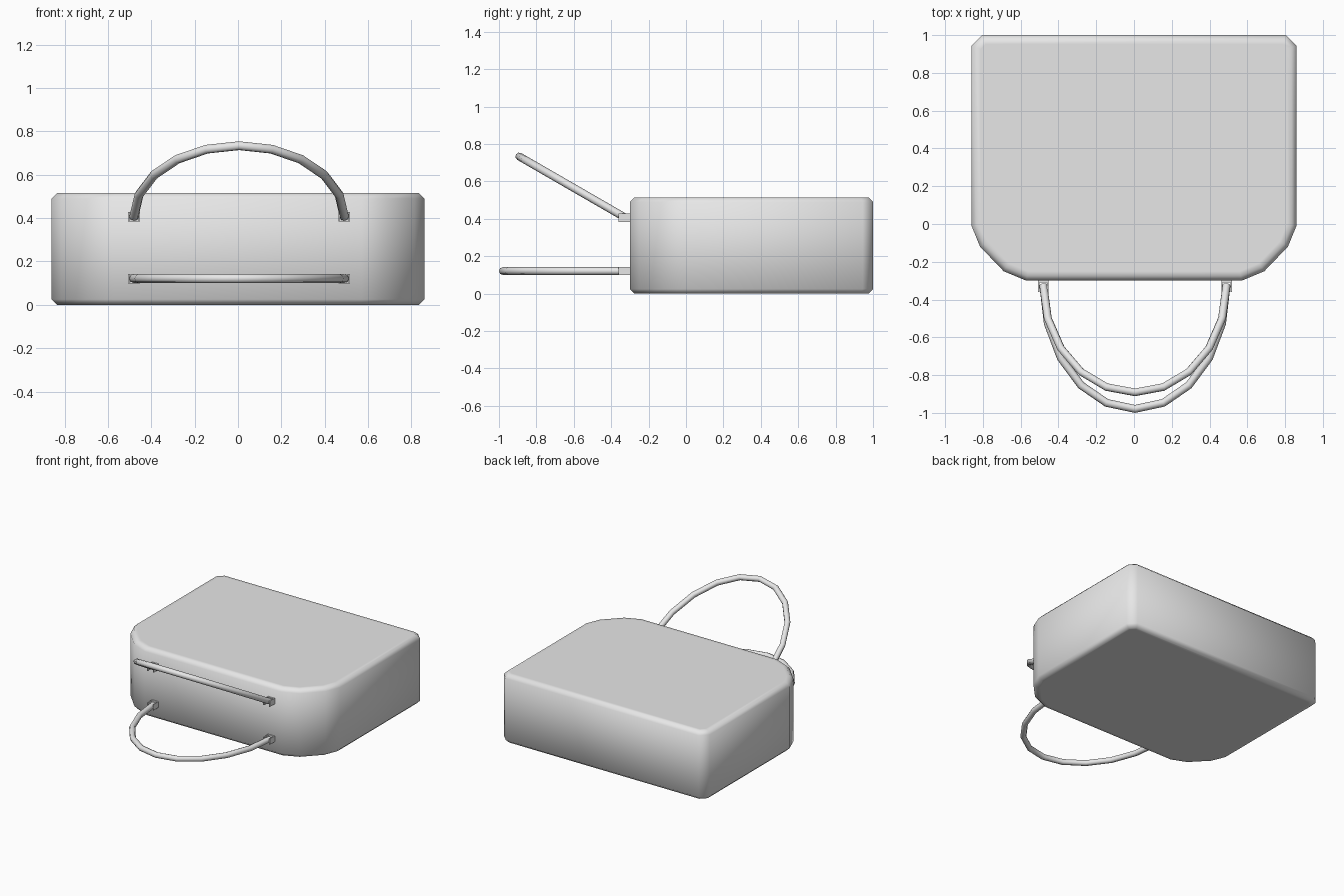
import bpy
import bmesh
from math import sin, cos, radians

if "Cube" in bpy.data.objects:
    bpy.data.objects.remove(bpy.data.objects["Cube"], do_unlink=True)

GREY = (0.8, 0.8, 0.8, 1)
grey = bpy.data.materials.new("plain_grey")
grey.use_nodes = True
grey.diffuse_color = GREY
grey.node_tree.nodes["Principled BSDF"].inputs["Base Color"].default_value = GREY

SHIFT = 0.005        # sideways position of the handles
SPREAD = 0.485       # half distance between handle ends


def link(name, data):
    obj = bpy.data.objects.new(name, data)
    bpy.context.collection.objects.link(obj)
    data.materials.append(grey)
    return obj


def mesh_object(name, bm):
    bmesh.ops.recalc_face_normals(bm, faces=bm.faces)
    mesh = bpy.data.meshes.new(name)
    bm.to_mesh(mesh)
    bm.free()
    return link(name, mesh)


def make_body():
    # Half outline from the middle of the front to the back corner, then mirrored
    half = [(0.57, -0.3), (0.69, -0.25), (0.815, -0.12),
            (0.86, -0.01), (0.86, 0.945), (0.805, 1.0)]
    outline = half + [(-x, y) for x, y in reversed(half)]
    height = 0.515
    bm = bmesh.new()
    base = bm.faces.new([bm.verts.new((x, y, 0)) for x, y in outline])
    top = bmesh.ops.extrude_face_region(bm, geom=[base], use_keep_orig=True)["geom"]
    for v in (g for g in top if isinstance(g, bmesh.types.BMVert)):
        v.co.z = height
    bmesh.ops.recalc_face_normals(bm, faces=bm.faces)
    # Chamfer the upper and lower rims
    rims = [e for e in bm.edges if abs(e.verts[0].co.z - e.verts[1].co.z) < 0.01]
    bmesh.ops.bevel(bm, geom=rims, offset=0.025, segments=1, affect='EDGES')
    # A narrow border keeps the large panels flat under smooth shading
    panels = [f for f in bm.faces if abs(f.normal.z) > 0.99]
    bmesh.ops.inset_individual(bm, faces=panels, thickness=0.025)
    for f in bm.faces:
        f.smooth = True
    return mesh_object("bag_body", bm)


def make_handle(name, z, tilt):
    # Half-ellipse tube, swung up around its ends
    curve = bpy.data.curves.new(name, 'CURVE')
    curve.dimensions = '3D'
    curve.bevel_depth = 0.021
    curve.bevel_resolution = 2
    curve.use_fill_caps = True
    spline = curve.splines.new('POLY')
    steps = 10
    spline.points.add(steps)
    for i, p in enumerate(spline.points):
        t = radians(180 * i / steps)
        p.co = (SPREAD * cos(t), -0.655 * sin(t), 0, 1)
    spline.use_smooth = True
    obj = link(name, curve)
    obj.location = (SHIFT, -0.324, z)
    obj.rotation_euler.x = -radians(tilt)
    bpy.ops.object.select_all(action='DESELECT')
    obj.select_set(True)
    bpy.context.view_layer.objects.active = obj
    bpy.ops.object.convert(target='MESH')


def make_bracket(name, x, z):
    # Two cheeks on a back plate, holding one end of a handle
    bm = bmesh.new()
    boxes = [(s * 0.024, -0.33, 0.007, 0.06) for s in (-1, 1)]
    boxes.append((0, -0.304, 0.05, 0.01))
    for dx, y, width, depth in boxes:
        verts = bmesh.ops.create_cube(bm, size=1)["verts"]
        bmesh.ops.scale(bm, vec=(width, depth, 0.044), verts=verts)
        bmesh.ops.translate(bm, vec=(x + dx, y, z), verts=verts)
    mesh_object(name, bm)


make_body()
for level, z, tilt in (("lower", 0.121, 0), ("upper", 0.406, 30)):
    make_handle(level + "_handle", z, tilt)
    for side, s in (("left", 1), ("right", -1)):
        make_bracket(f"{level}_{side}_bracket", SHIFT + s * SPREAD, z)
